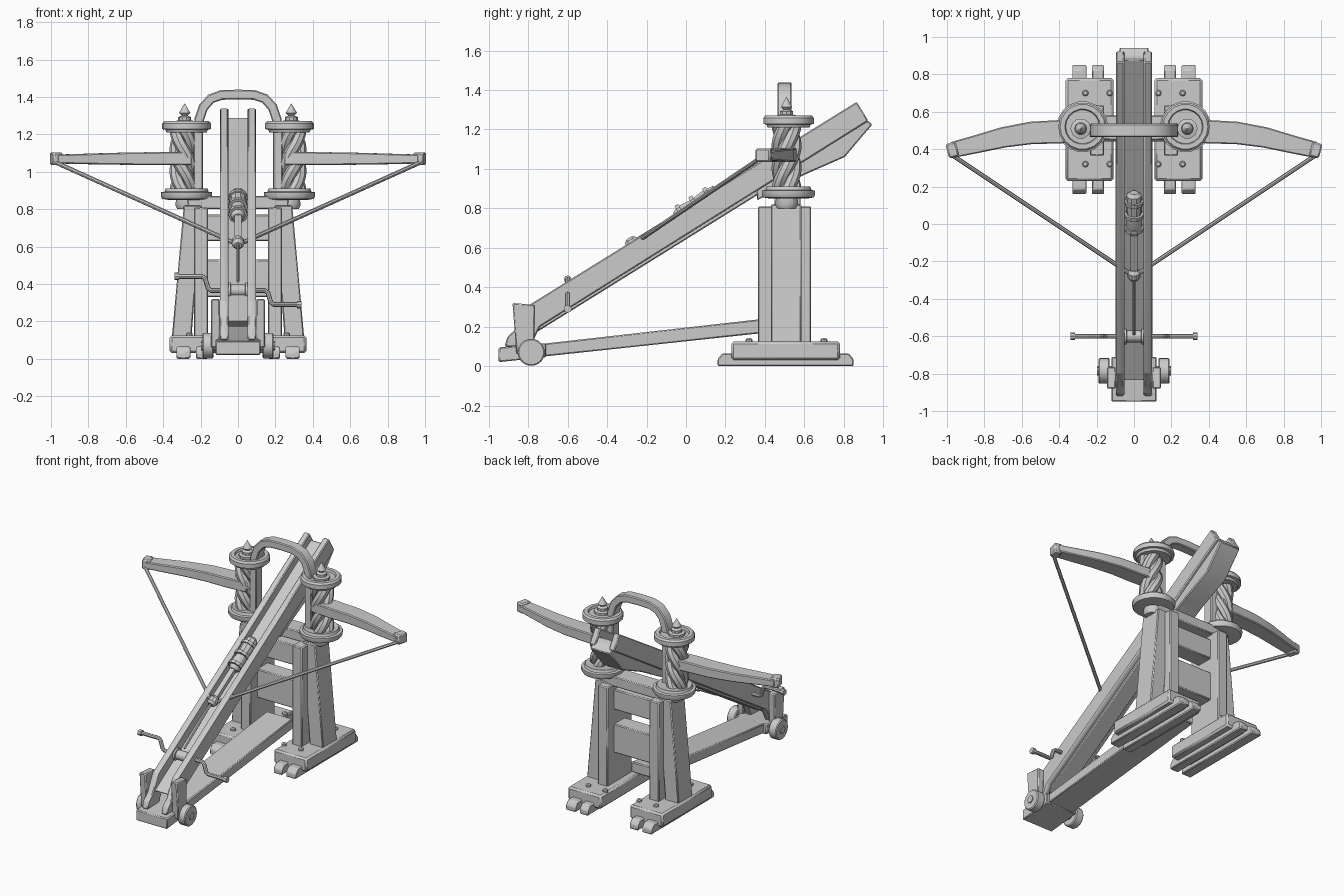
import bpy, bmesh, math
from mathutils import Vector

if "Cube" in bpy.data.objects:
    bpy.data.objects.remove(bpy.data.objects["Cube"])

SLOPE = 0.62
def top_z(y):                      # top line of the inclined stock
    return 0.803 + SLOPE * y

def finish(name, bm, mirror=False, bevel=0.0):
    bmesh.ops.recalc_face_normals(bm, faces=bm.faces)
    me = bpy.data.meshes.new(name)
    bm.to_mesh(me)
    bm.free()
    ob = bpy.data.objects.new(name, me)
    bpy.context.collection.objects.link(ob)
    if bevel:
        m = ob.modifiers.new("bevel", 'BEVEL')
        m.width, m.segments, m.limit_method = bevel, 1, 'ANGLE'
    if mirror:
        ob.modifiers.new("mirror", 'MIRROR').use_mirror_merge = False
    return ob

def prism(name, pts, a, b, axis='x', mirror=False, bevel=0.006):
    """Extrude a yz (axis x) or xz (axis y) outline from a to b."""
    bm = bmesh.new()
    place = (lambda p, d: (d, p[0], p[1])) if axis == 'x' else (lambda p, d: (p[0], d, p[1]))
    lo = [bm.verts.new(place(p, a)) for p in pts]
    hi = [bm.verts.new(place(p, b)) for p in pts]
    bm.faces.new(lo)
    bm.faces.new(hi)
    for i in range(len(pts)):
        j = (i + 1) % len(pts)
        bm.faces.new((lo[i], lo[j], hi[j], hi[i]))
    return finish(name, bm, mirror, bevel)

def box(name, x, y, z, mirror=False, bevel=0.006):
    return prism(name, [(y[0], z[0]), (y[1], z[0]), (y[1], z[1]), (y[0], z[1])], *x,
                 mirror=mirror, bevel=bevel)

def circle(r, n):
    return [(r * math.cos(2 * math.pi * i / n), r * math.sin(2 * math.pi * i / n)) for i in range(n)]

def rect(w, h):
    return [(-w / 2, -h / 2), (w / 2, -h / 2), (w / 2, h / 2), (-w / 2, h / 2)]

def sweep(name, path, section, up=(0, 0, 1), scales=None, mirror=False, bevel=0.0):
    """Sweep a section along a path; second section axis leans to 'up'."""
    bm = bmesh.new()
    path = [Vector(p) for p in path]
    rings = []
    for i, p in enumerate(path):
        t = (path[min(i + 1, len(path) - 1)] - path[max(i - 1, 0)]).normalized()
        s = t.cross(Vector(up)).normalized()
        u = s.cross(t)
        k = scales[i] if scales else 1
        rings.append([bm.verts.new(p + s * a * k + u * b * k) for a, b in section])
    n = len(section)
    for r0, r1 in zip(rings, rings[1:]):
        for i in range(n):
            j = (i + 1) % n
            bm.faces.new((r0[i], r0[j], r1[j], r1[i]))
    bm.faces.new(rings[0])
    bm.faces.new(rings[-1])
    return finish(name, bm, mirror, bevel)

def lathe(name, prof, cx, cy, n=18, mirror=True):
    up = (0, 1, 0)
    path = [(cx, cy, z) for r, z in prof]
    bm = bmesh.new()
    rings = [[bm.verts.new((cx + a, cy + b, z)) for a, b in circle(r, n)] for r, z in prof]
    for r0, r1 in zip(rings, rings[1:]):
        for i in range(n):
            bm.faces.new((r0[i], r0[(i + 1) % n], r1[(i + 1) % n], r1[i]))
    bm.faces.new(rings[0])
    bm.faces.new(rings[-1])
    return finish(name, bm, mirror)

# Feet: planks, skids and bolts
box("foot_plank", (0.11, 0.365), (0.23, 0.78), (0.03, 0.125), True, 0.012)
for x0, x1 in ((0.16, 0.225), (0.255, 0.33)):
    prism("foot_skid", [(0.16, 0), (0.85, 0), (0.85, 0.035), (0.825, 0.065), (0.185, 0.065), (0.16, 0.035)],
          x0, x1, mirror=True)
for x in (0.13, 0.26):
    for y in (0.32, 0.7):
        lathe("foot_bolt", [(0.017, 0.11), (0.017, 0.135), (0.01, 0.142)], x, y, 8)

# Legs: upright board, slanted braces, cross beams
box("leg_board", (0.16, 0.235), (0.365, 0.635), (0.1, 0.81), True)
prism("leg_brace", [(0.25, 0.1), (0.355, 0.1), (0.29, 0.82), (0.195, 0.82)], 0.43, 0.585, 'y', True)
box("cross_beam_low", (-0.19, 0.19), (0.44, 0.56), (0.33, 0.53))
box("cross_beam_mid", (-0.19, 0.19), (0.44, 0.56), (0.63, 0.77))
box("cross_beam_top", (-0.27, 0.27), (0.45, 0.58), (0.80, 0.87))

# Lower strut, tail block, wheels
prism("lower_strut", [(-0.8, 0.04), (0.46, 0.175), (0.46, 0.247), (-0.8, 0.105)], -0.1, 0.1)
prism("tail_block", [(-0.95, 0.02), (-0.71, 0.045), (-0.71, 0.115), (-0.95, 0.095)], -0.12, 0.12)
prism("tail_upright", [(-0.86, 0.06), (-0.77, 0.06), (-0.765, 0.31), (-0.88, 0.32)], 0.097, 0.145, mirror=True)
sweep("wheel", [(0.13, -0.785, 0.07), (0.19, -0.785, 0.07)], circle(0.069, 18), mirror=True, bevel=0.006)
sweep("wheel_cap", [(0.18, -0.785, 0.07), (0.197, -0.785, 0.07)], circle(0.025, 8), mirror=True)
sweep("axle", [(-0.15, -0.785, 0.07), (0.15, -0.785, 0.07)], circle(0.025, 8))

# Inclined stock: side rails, trough floor, under beam
prism("stock_rail", [(0.866, top_z(0.866)), (0.925, 1.243), (-0.74, 0.2), (-0.79, 0.1), (-0.92, 0.1),
                     (-0.905, 0.15), (-0.86, 0.19), (-0.8, top_z(-0.8))], 0.052, 0.096, mirror=True)
prism("stock_floor", [(-0.84, 0.2), (0.88, 1.29), (0.93, 1.22), (-0.76, 0.17)], -0.06, 0.06)
prism("under_beam", [(0.89, 1.27), (0.945, 1.225), (0.805, 1.06), (0.6, 0.97), (0.36, 0.84), (0.36, 0.95)],
      -0.078, 0.078)

# Sliding claw with ribs, and pull rope
def on_stock(y, lift, x=0):
    return (x, y - 0.53 * lift, top_z(y) + 0.85 * lift)
sweep("claw_body", [on_stock(y, -0.015) for y in (-0.06, -0.03, 0.03, 0.1, 0.145, 0.16)], circle(0.045, 10),
      scales=(0.6, 1, 0.85, 1, 0.9, 0.5))
for y in (-0.03, 0.04, 0.11):
    sweep("claw_rib", [on_stock(y - 0.009, -0.012), on_stock(y + 0.009, -0.012)], circle(0.052, 10))
sweep("slider_bar", [on_stock(-0.3, -0.012), on_stock(0.02, -0.012)], rect(0.035, 0.03))
sweep("pull_rope", [on_stock(-0.6, -0.02), on_stock(-0.28, -0.005)], circle(0.008, 6))

# Winch drum with opposed cranks
wy, wz = -0.6, 0.365
sweep("winch_drum", [(x, wy, wz) for x in (-0.056, -0.04, -0.038, 0.038, 0.04, 0.056)], circle(0.043, 12),
      scales=(1, 1, 0.75, 0.75, 1, 1))
for s in (-1, 1):
    z2 = wz - s * 0.075
    sweep("crank", [(s * x, wy, z) for x, z in ((0, wz), (0.145, wz), (0.16, wz - s * 0.012),
          (0.175, z2 + s * 0.012), (0.19, z2), (0.33, z2))], circle(0.013, 8), up=(0, 1, 0))
    sweep("crank_grip", [(s * 0.315, wy, z2), (s * 0.34, wy, z2)], circle(0.02, 8))

# Torsion housings: rings, collars, spikes
cx, cy = 0.275, 0.52
lathe("collar", [(0.05, 0.8), (0.06, 0.82), (0.055, 0.86)], cx, 0.51, 10)
lathe("lower_ring", [(0.1, 0.85), (0.13, 0.855), (0.137, 0.868), (0.137, 0.89), (0.118, 0.893), (0.112, 0.91),
                     (0.09, 0.905)], cx, cy)
lathe("upper_ring", [(0.09, 1.212), (0.108, 1.21), (0.114, 1.225), (0.13, 1.228), (0.13, 1.258), (0.12, 1.27),
                     (0.095, 1.27), (0.09, 1.255)], cx, cy)
lathe("ring_hub", [(0.055, 1.24), (0.055, 1.27), (0.035, 1.275), (0.035, 1.292), (0.016, 1.3), (0.03, 1.315),
                   (0.001, 1.365)], cx + 0.01, 0.51, 10)

# Twisted rope bundles
for k in range(4):
    path = []
    for i in range(25):
        a = math.pi / 2 * k + 2 * math.pi * 0.75 * i / 24
        path.append((cx + 0.015 + 0.043 * math.cos(a), 0.51 + 0.043 * math.sin(a), 0.89 + 0.34 * i / 24))
    sweep("rope_strand", path, circle(0.033, 8), up=(0, 1, 0), mirror=True)

# Arch frame, continuing down as the inner posts
half = [(0.212, 0.88), (0.212, 1.22), (0.207, 1.28), (0.185, 1.345), (0.145, 1.39), (0.09, 1.41)]
arch = [(-x, 0.5, z) for x, z in half] + [(0, 0.5, 1.413)] + [(x, 0.5, z) for x, z in reversed(half)]
sweep("arch_frame", arch, rect(0.052, 0.072), up=(0, 1, 0), bevel=0.006)

# Bow arms, tips and string
sweep("bow_arm", [(0.25, 0.505, 1.07), (0.4, 0.493, 1.07), (0.55, 0.487, 1.07), (0.7, 0.463, 1.069),
                  (0.85, 0.425, 1.068), (0.975, 0.395, 1.068)], rect(0.125, 0.07),
      scales=(1, 1, 0.96, 0.88, 0.77, 0.68), mirror=True, bevel=0.006)
sweep("arm_tip", [(0.945, 0.403, 1.069), (0.998, 0.388, 1.069)], rect(0.078, 0.068), mirror=True, bevel=0.008)
sweep("bow_string", [(0.975, 0.37, 1.05), (0, -0.28, 0.61)], circle(0.012, 8), mirror=True)
sweep("string_knot", [on_stock(-0.305, -0.01), on_stock(-0.29, -0.01), on_stock(-0.265, -0.01),
      on_stock(-0.25, -0.01)], circle(0.034, 10), scales=(0.6, 1, 1, 0.6))

# Smooth round parts, keep edges sharp
for ob in bpy.context.scene.objects:
    ob.select_set(True)
    bpy.context.view_layer.objects.active = ob
bpy.ops.object.shade_smooth_by_angle(angle=math.radians(35))
